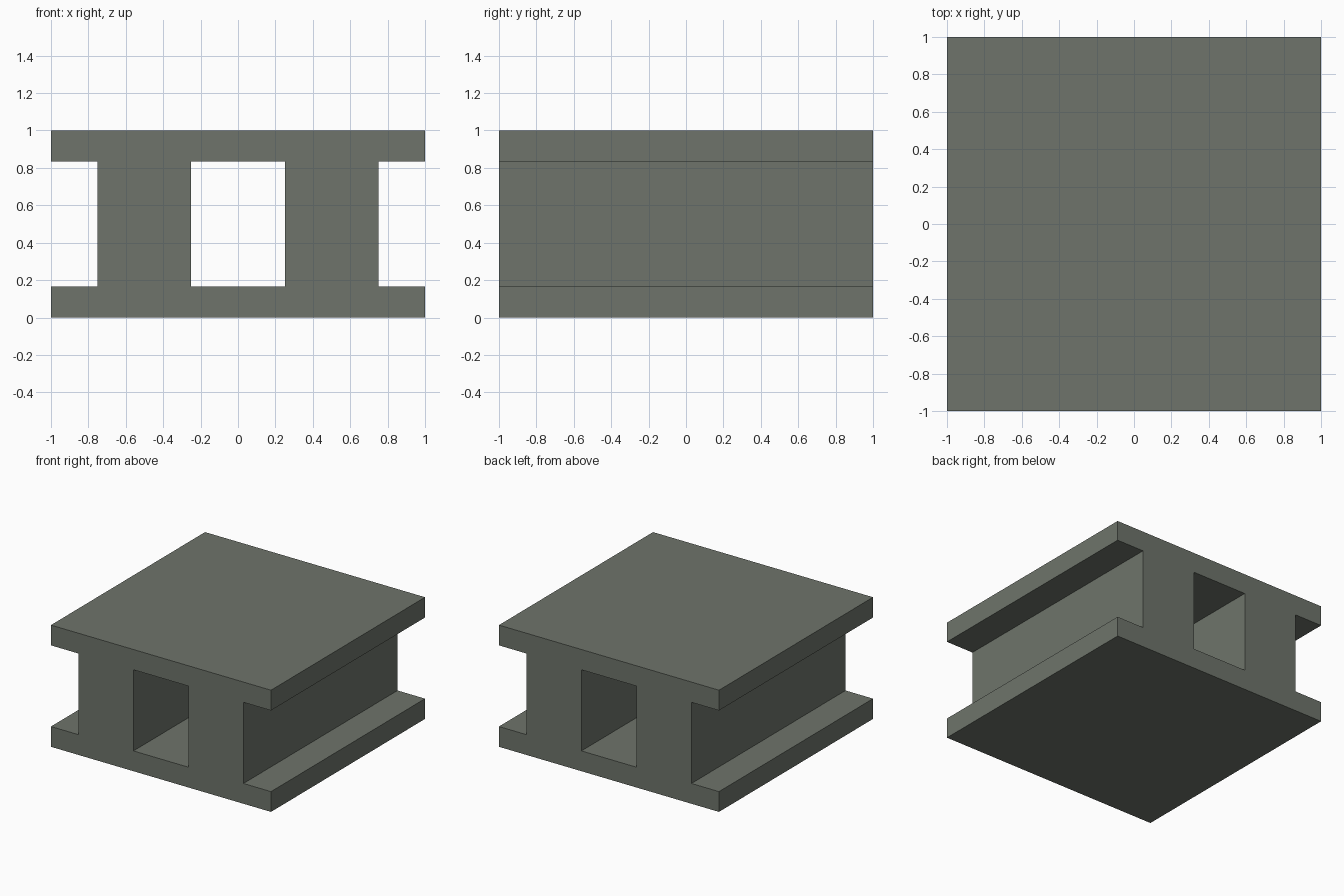
import bpy, bmesh
from mathutils import Vector

if "Cube" in bpy.data.objects:
    bpy.data.objects.remove(bpy.data.objects["Cube"])

FLANGE = 1 / 6
XS = [-1, -0.75, -0.25, 0.25, 0.75, 1]
ZS = [0, FLANGE, 1 - FLANGE, 1]

mat = bpy.data.materials.new("grey green concrete")
mat.diffuse_color = (0.156, 0.175, 0.147, 1)
mat.use_nodes = True
mat.node_tree.nodes["Principled BSDF"].inputs["Base Color"].default_value = mat.diffuse_color

bm = bmesh.new()
verts = {(i, k): bm.verts.new((x, -1, z))
         for i, x in enumerate(XS) for k, z in enumerate(ZS)}

# Cross-section: full-width plates above and below, two webs between them
for i in range(5):
    for k in range(3):
        if k != 1 or i in (1, 3):
            bm.faces.new([verts[c] for c in
                          ((i, k), (i + 1, k), (i + 1, k + 1), (i, k + 1))])

# Extrude the section from front to back
ext = bmesh.ops.extrude_face_region(bm, geom=bm.faces[:], use_keep_orig=True)
bmesh.ops.translate(bm, vec=Vector((0, 2, 0)),
                    verts=[g for g in ext["geom"] if isinstance(g, bmesh.types.BMVert)])
bmesh.ops.recalc_face_normals(bm, faces=bm.faces[:])

mesh = bpy.data.meshes.new("double_web_beam")
bm.to_mesh(mesh)
bm.free()
mesh.materials.append(mat)
beam = bpy.data.objects.new("double_web_beam", mesh)
bpy.context.collection.objects.link(beam)
